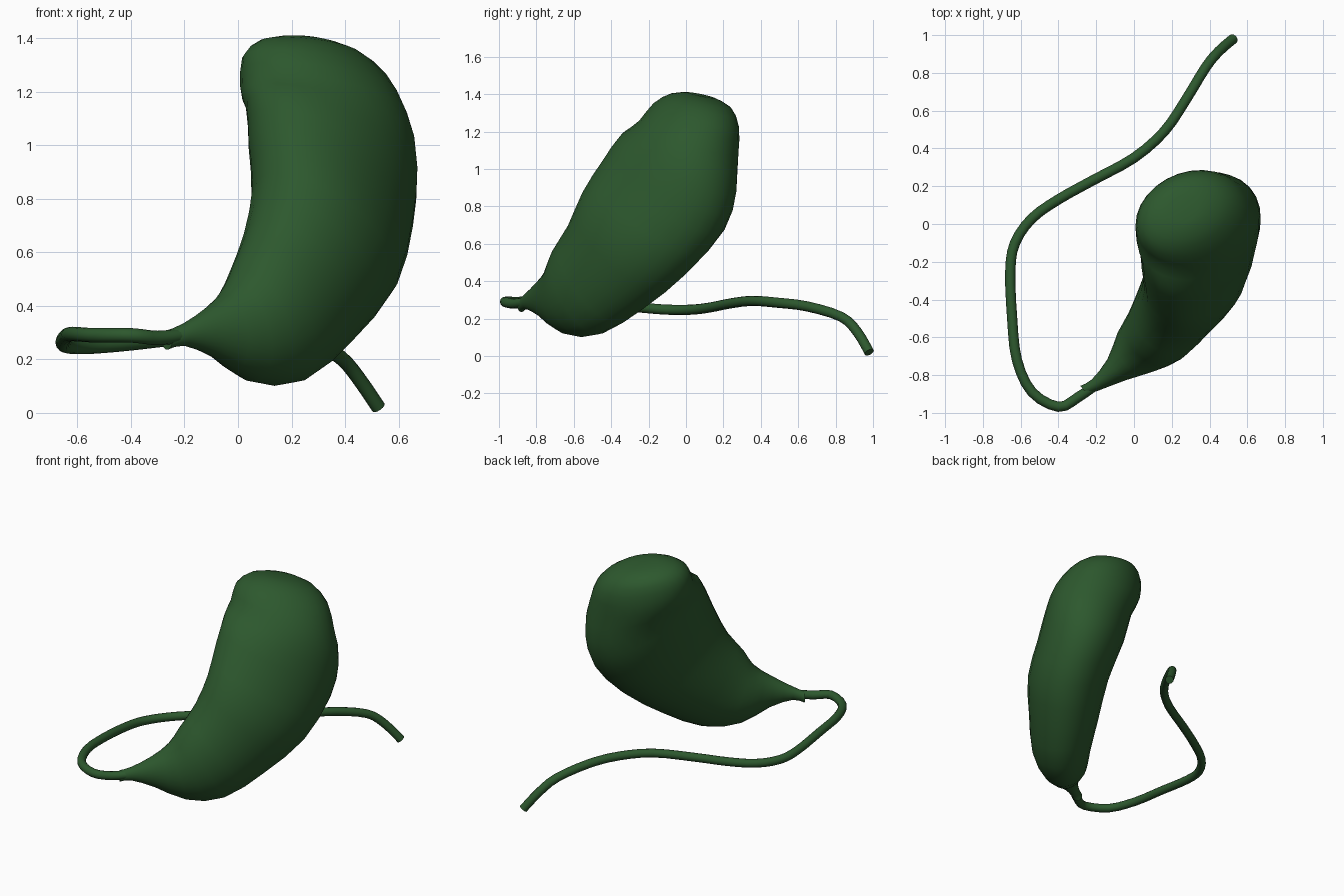
import bpy
import bmesh
from math import atan2, cos, hypot, pi, radians, sin
from mathutils import Vector

cube = bpy.data.objects.get("Cube")
if cube:
    bpy.data.objects.remove(cube, do_unlink=True)


def make_material(name, colour):
    material = bpy.data.materials.new(name)
    material.use_nodes = True
    material.diffuse_color = colour
    shader = material.node_tree.nodes["Principled BSDF"]
    shader.inputs["Base Color"].default_value = colour
    shader.inputs["Roughness"].default_value = 0.7
    return material


def smooth_path(rows, steps):
    """Catmull-Rom interpolation of rows holding any number of values."""
    padded = [rows[0]] + list(rows) + [rows[-1]]
    result = []
    for before, start, end, after in zip(padded, padded[1:], padded[2:], padded[3:]):
        for step in range(steps):
            t = step / steps
            result.append([
                b + t * ((c - a) / 2 + t * ((2 * a - 5 * b + 4 * c - d) / 2
                                            + t * (3 * (b - c) + d - a) / 2))
                for a, b, c, d in zip(before, start, end, after)])
    result.append(list(rows[-1]))
    return result


def loft(name, sections, sides, material):
    """Skin elliptical sections: centre, two radii, heading, pitch and twist."""
    bm = bmesh.new()
    rings = []
    for x, y, z, side_radius, up_radius, heading, pitch, twist in sections:
        heading, pitch, twist = radians(heading), radians(pitch), radians(twist)
        across = Vector((sin(heading), -cos(heading), 0))
        upright = Vector((-cos(heading) * sin(pitch),
                          -sin(heading) * sin(pitch), cos(pitch)))
        side_axis = (across * cos(twist) + upright * sin(twist)) * side_radius
        up_axis = (upright * cos(twist) - across * sin(twist)) * up_radius
        centre = Vector((x, y, z))
        # Start each ring at the same direction, so the twist does not shear the skin
        angles = [2 * pi * i / sides - twist for i in range(sides)]
        rings.append([bm.verts.new(centre + side_axis * cos(a) + up_axis * sin(a))
                      for a in angles])
    for lower, upper in zip(rings, rings[1:]):
        for i in range(sides):
            j = (i + 1) % sides
            bm.faces.new((lower[i], lower[j], upper[j], upper[i]))
    bm.faces.new(rings[0])
    bm.faces.new(rings[-1])
    bmesh.ops.recalc_face_normals(bm, faces=bm.faces[:])

    mesh = bpy.data.meshes.new(name)
    bm.to_mesh(mesh)
    bm.free()
    mesh.materials.append(material)
    obj = bpy.data.objects.new(name, mesh)
    bpy.context.collection.objects.link(obj)
    bpy.ops.object.select_all(action="DESELECT")
    obj.select_set(True)
    bpy.context.view_layer.objects.active = obj
    bpy.ops.object.shade_smooth_by_angle(angle=radians(50))
    return obj


def tube(name, points, radius, sides, material):
    """Round tube through the points, with each section square to the path."""
    path = smooth_path(points, 3)
    sections = []
    for i, point in enumerate(path):
        previous, following = path[max(i - 1, 0)], path[min(i + 1, len(path) - 1)]
        dx, dy, dz = (b - a for a, b in zip(previous, following))
        heading = atan2(dy, dx) * 180 / pi
        pitch = atan2(dz, hypot(dx, dy)) * 180 / pi
        sections.append((*point, radius, radius, heading, pitch, 0))
    return loft(name, sections, sides, material)


green = make_material("dark green", (0.026, 0.098, 0.027, 1))

# Curved sac, from the narrow neck to the rounded top
sac_sections = [
    (-.265, -.88, .272, .03, .036, 40, 0, 0),
    (-.2, -.85, .293, .036, .042, 40, 0, 0),
    (-.09, -.77, .305, .075, .1, 42, 5, 0),
    (.02, -.67, .3, .145, .19, 45, 15, 0),
    (.13, -.57, .35, .19, .27, 48, 30, 0),
    (.235, -.42, .485, .225, .318, 52, 42, 0),
    (.325, -.27, .665, .26, .38, 53, 52, 0),
    (.347, -.12, .86, .277, .41, 52, 60, 0),
    (.35, -.04, 1.03, .275, .39, 55, 64, 10),
    (.32, .015, 1.17, .263, .328, 68, 72, 40),
    (.288, .055, 1.29, .218, .288, 70, 75, 42),
    (.268, .08, 1.365, .155, .198, 70, 77, 42),
    (.258, .08, 1.395, .07, .08, 70, 78, 42),
]
loft("sac", smooth_path(sac_sections, 2), 28, green)

# Long thin duct, from inside the neck round to the free end
duct_points = [
    (-.2, -.85, .29), (-.3, -.92, .28), (-.4, -.968, .29), (-.54, -.89, .29),
    (-.62, -.72, .295), (-.645, -.5, .285), (-.655, -.25, .26),
    (-.63, -.1, .248), (-.54, .03, .248), (-.4, .13, .26), (-.22, .23, .28),
    (0, .35, .295), (.16, .49, .285), (.27, .65, .265), (.38, .83, .21),
    (.45, .915, .13), (.525, .98, .02),
]
tube("duct", duct_points, .027, 12, green)
